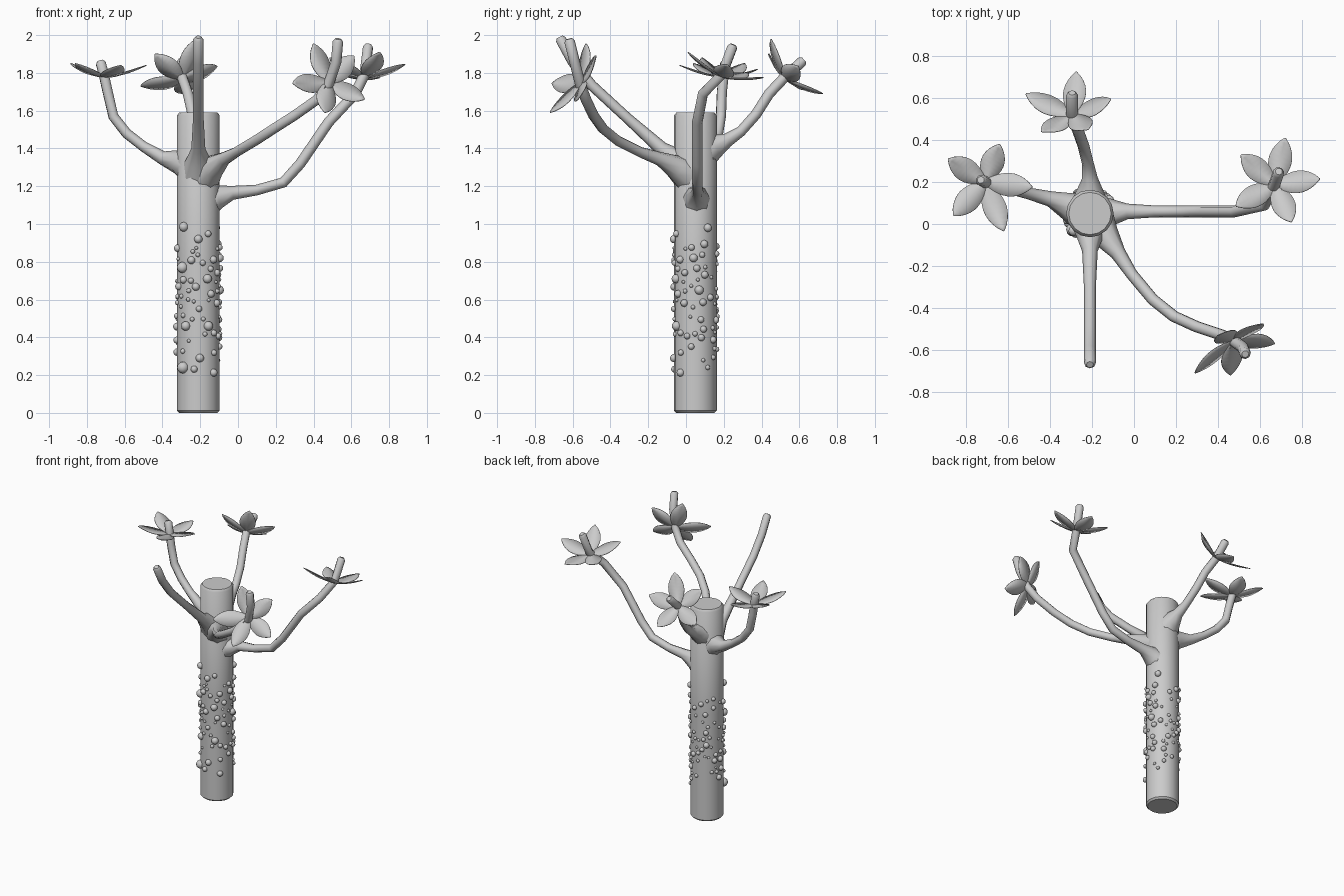
import bpy, bmesh, math, random
from mathutils import Vector, Matrix

if "Cube" in bpy.data.objects:
    bpy.data.objects.remove(bpy.data.objects["Cube"])

random.seed(4)
CX, CY, R = -0.21, 0.05, 0.113


def finish(bm, name, angle=40):
    me = bpy.data.meshes.new(name)
    bm.to_mesh(me)
    bm.free()
    ob = bpy.data.objects.new(name, me)
    bpy.context.collection.objects.link(ob)
    bpy.ops.object.select_all(action='DESELECT')
    ob.select_set(True)
    bpy.context.view_layer.objects.active = ob
    bpy.ops.object.shade_smooth_by_angle(angle=math.radians(angle))
    return ob


# Trunk: lathed rings with softened ends
bm = bmesh.new()
N = 16
rings = []
for r, z in [(R - 0.012, 0), (R, 0.012), (R, 0.8), (R, 1.575), (R - 0.012, 1.59)]:
    rings.append([bm.verts.new((CX + r * math.cos(2 * math.pi * i / N),
                                CY + r * math.sin(2 * math.pi * i / N), z)) for i in range(N)])
for a, b in zip(rings, rings[1:]):
    for i in range(N):
        j = (i + 1) % N
        bm.faces.new((a[i], a[j], b[j], b[i]))
bm.faces.new(rings[0][::-1])
bm.faces.new(rings[-1])
finish(bm, "trunk")


# Branches: tubes flaring where they meet the trunk
def branch(name, pts):
    cu = bpy.data.curves.new(name, 'CURVE')
    cu.dimensions = '3D'
    cu.bevel_depth = 1.0
    cu.bevel_resolution = 2
    cu.use_fill_caps = True
    s = cu.splines.new('POLY')
    end = Vector(pts[-1])
    back = (Vector(pts[-2]) - end).normalized()
    pts = [Vector(p) for p in pts[:-1]] + [end + back * 0.015, end]
    radii = [0.095, 0.066, 0.037] + [0.028] * (len(pts) - 4) + [0.017]
    s.points.add(len(pts) - 1)
    for p, co, r in zip(s.points, pts, radii):
        p.co = (*co, 1)
        p.radius = r
    s.use_smooth = True
    ob = bpy.data.objects.new(name, cu)
    bpy.context.collection.objects.link(ob)


branch("branch_right", [(-0.19, 0.055, 1.10), (-0.11, 0.055, 1.145), (-0.03, 0.06, 1.165),
                        (0.10, 0.06, 1.18), (0.24, 0.06, 1.22), (0.33, 0.06, 1.32),
                        (0.48, 0.06, 1.54), (0.62, 0.09, 1.69), (0.67, 0.19, 1.79),
                        (0.69, 0.25, 1.95)])
branch("branch_back", [(-0.21, 0.09, 1.38), (-0.21, 0.155, 1.415), (-0.21, 0.22, 1.445),
                       (-0.22, 0.29, 1.49), (-0.24, 0.37, 1.58), (-0.265, 0.44, 1.69),
                       (-0.295, 0.52, 1.775), (-0.295, 0.625, 1.87)])
branch("branch_left", [(-0.25, 0.06, 1.30), (-0.315, 0.085, 1.33), (-0.40, 0.12, 1.35),
                       (-0.50, 0.145, 1.41), (-0.59, 0.17, 1.48), (-0.66, 0.185, 1.57),
                       (-0.69, 0.19, 1.70), (-0.71, 0.20, 1.79), (-0.73, 0.21, 1.865)])
branch("branch_front_right", [(-0.18, 0.01, 1.26), (-0.135, -0.055, 1.30), (-0.075, -0.14, 1.345),
                              (-0.01, -0.24, 1.38), (0.09, -0.36, 1.44), (0.19, -0.44, 1.505),
                              (0.30, -0.49, 1.575), (0.42, -0.53, 1.66), (0.48, -0.56, 1.74),
                              (0.52, -0.59, 1.86), (0.53, -0.62, 1.98)])
branch("branch_front", [(-0.21, 0.01, 1.28), (-0.21, -0.055, 1.34), (-0.21, -0.13, 1.40),
                        (-0.21, -0.31, 1.56), (-0.21, -0.50, 1.735), (-0.21, -0.60, 1.86),
                        (-0.21, -0.67, 1.99)])


# Flowers: five thin pointed-oval petals from a centre to each tip
def flower(name, centre, tips):
    bm = bmesh.new()
    c = Vector(centre)
    dirs = [Vector(t) - c for t in tips]
    n = sum((dirs[(i + 1) % 5].cross(dirs[i]) for i in range(5)), Vector()).normalized()
    if n.z < 0:
        n = -n
    steps = 10
    for d in dirs:
        side = n.cross(d).normalized()
        up = d.cross(side).normalized()
        rows = []
        for k in range(steps + 1):
            t = k / steps
            w = 0.056 * math.sin(math.pi * (0.04 + 0.96 * t ** 1.1)) ** 0.75 if k < steps else 0.003
            base = c + d * t - up * 0.012 * math.sin(math.pi * t)
            rows.append([bm.verts.new(base + side * w * s + up * 0.006 * abs(s) * math.sin(math.pi * t))
                         for s in (-1, 0, 1)])
        for a, b in zip(rows, rows[1:]):
            for i in range(2):
                bm.faces.new((a[i], b[i], b[i + 1], a[i + 1]))
    bmesh.ops.recalc_face_normals(bm, faces=bm.faces)
    ob = finish(bm, name)
    m = ob.modifiers.new("thickness", 'SOLIDIFY')
    m.thickness = 0.004
    m.offset = 0


flower("flower_right", (0.67, 0.19, 1.775),
       [(0.72, 0.41, 1.775), (0.885, 0.215, 1.845), (0.75, 0.01, 1.91),
        (0.486, 0.085, 1.88), (0.51, 0.33, 1.80)])
flower("flower_back", (-0.295, 0.52, 1.77),
       [(-0.275, 0.725, 1.69), (-0.11, 0.595, 1.835), (-0.22, 0.45, 1.98),
        (-0.44, 0.44, 1.90), (-0.515, 0.62, 1.73)])
flower("flower_left", (-0.71, 0.20, 1.775),
       [(-0.64, 0.38, 1.82), (-0.485, 0.176, 1.84), (-0.62, -0.033, 1.84),
        (-0.86, 0.04, 1.85), (-0.885, 0.31, 1.85)])
flower("flower_front_right", (0.48, -0.555, 1.75),
       [(0.40, -0.53, 1.955), (0.615, -0.475, 1.89), (0.67, -0.57, 1.66),
        (0.46, -0.72, 1.59), (0.29, -0.71, 1.745)])

# Bark knobs: a few large ones on the front, the rest scattered
knobs = [(-133, 0.985, 0.025), (-138, 0.77, 0.029), (-65, 0.71, 0.024), (-136, 0.24, 0.031),
         (-126, 0.46, 0.025), (-62, 0.46, 0.025), (-86, 0.29, 0.022), (-54, 0.63, 0.02),
         (-90, 0.92, 0.022), (10, 0.65, 0.024), (35, 0.98, 0.022), (-5, 0.82, 0.022)]
while len(knobs) < 115:
    a, z = random.uniform(0, 360), random.triangular(0.12, 0.98, 0.65)
    r = random.uniform(0.009, 0.021)
    if all(math.hypot(((a - k[0] + 180) % 360 - 180) * math.pi / 180 * R, z - k[1]) > r + k[2] + 0.006
           for k in knobs):
        knobs.append((a, z, r))
bm = bmesh.new()
for a, z, r in knobs:
    t = math.radians(a)
    p = (CX + R * math.cos(t), CY + R * math.sin(t), z)
    bmesh.ops.create_uvsphere(bm, u_segments=12, v_segments=8, radius=r, matrix=Matrix.Translation(p))
finish(bm, "bark_knobs", 60)
